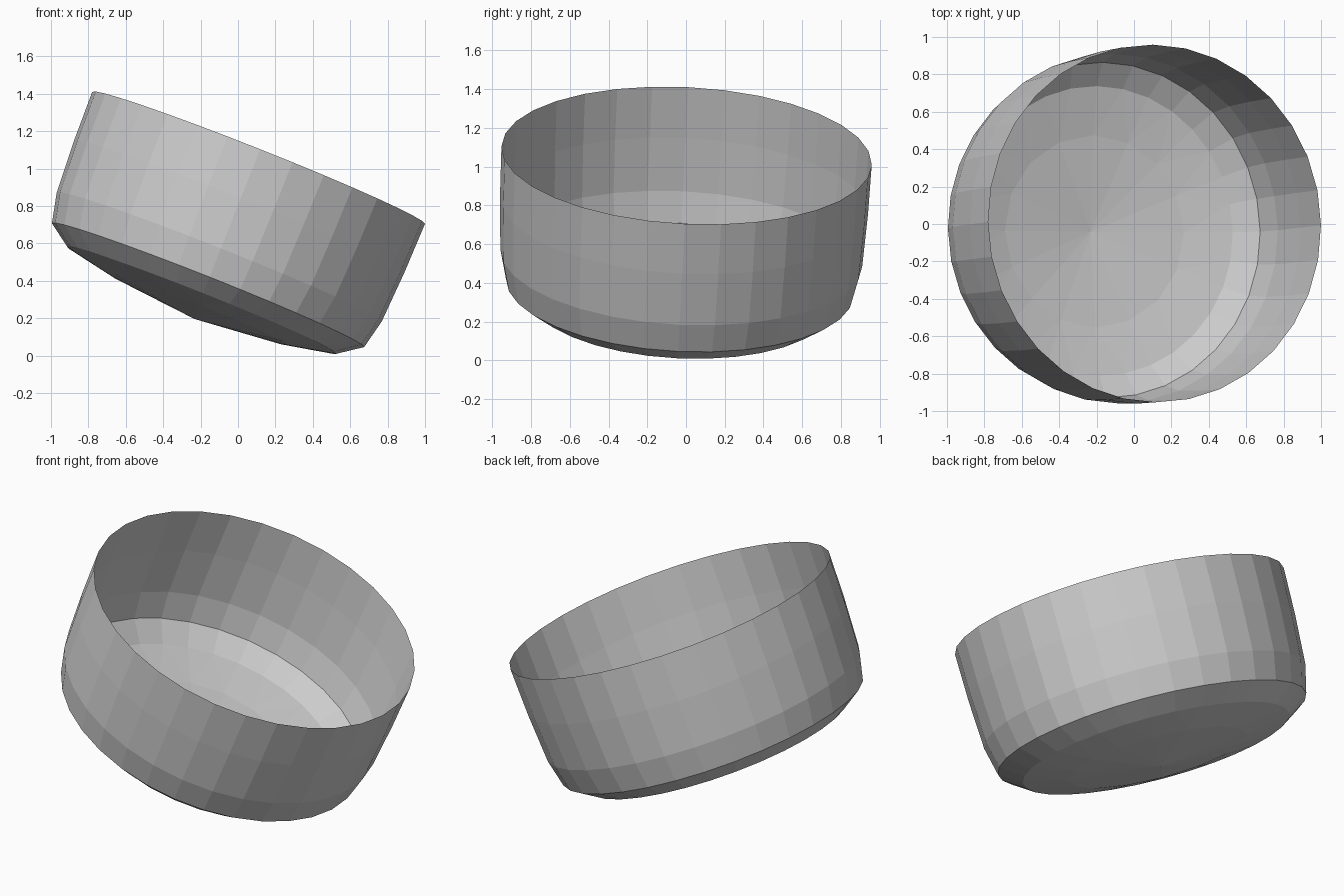
import bpy, bmesh
from math import sin, cos, tau
from mathutils import Vector, Matrix

if "Cube" in bpy.data.objects:
    bpy.data.objects.remove(bpy.data.objects["Cube"])

SIDES = 32
# tilted axis of the dish, measured from the centre of its rim
AXIS = Vector((0.397, 0.052, 1.0))
TILT = Matrix.Translation((0.11, 0.003, 1.057)) @ Vector((0, 0, 1)).rotation_difference(AXIS).to_matrix().to_4x4()


def ring(bm, radius, z, count):
    return [bm.verts.new((radius * cos(tau * i / count), radius * sin(tau * i / count), z))
            for i in range(count)]


def bridge(bm, a, b):
    """Quads between equal rings, a triangle strip when b has half the sides."""
    n = len(a)
    if len(b) == n:
        for i in range(n):
            j = (i + 1) % n
            bm.faces.new((a[j], a[i], b[i], b[j]))
    else:
        m = len(b)
        for i in range(m):
            p, q, r = a[2 * i], a[2 * i + 1], a[(2 * i + 2) % n]
            s, t = b[i], b[(i + 1) % m]
            bm.faces.new((q, p, s))
            bm.faces.new((q, s, t))
            bm.faces.new((r, q, t))


def shell(name, profile, tip=None):
    bm = bmesh.new()
    rings = [ring(bm, *p) for p in profile]
    for a, b in zip(rings, rings[1:]):
        bridge(bm, a, b)
    if tip is not None:
        c = bm.verts.new((0, 0, tip))
        last = rings[-1]
        for i in range(len(last)):
            bm.faces.new((last[(i + 1) % len(last)], last[i], c))
    bm.transform(TILT)
    mesh = bpy.data.meshes.new(name)
    bm.to_mesh(mesh)
    bm.free()
    obj = bpy.data.objects.new(name, mesh)
    bpy.context.collection.objects.link(obj)
    return obj


# open-topped wall, curving in at the foot
shell("dish_wall", [(0.957, 0.0, SIDES), (0.951, -0.28, SIDES),
                    (0.935, -0.57, SIDES), (0.898, -0.733, SIDES)])

# shallow domed base
shell("dish_base", [(0.898, -0.733, SIDES), (0.775, -0.82, SIDES),
                    (0.515, -0.874, SIDES // 2)], tip=-0.928)
